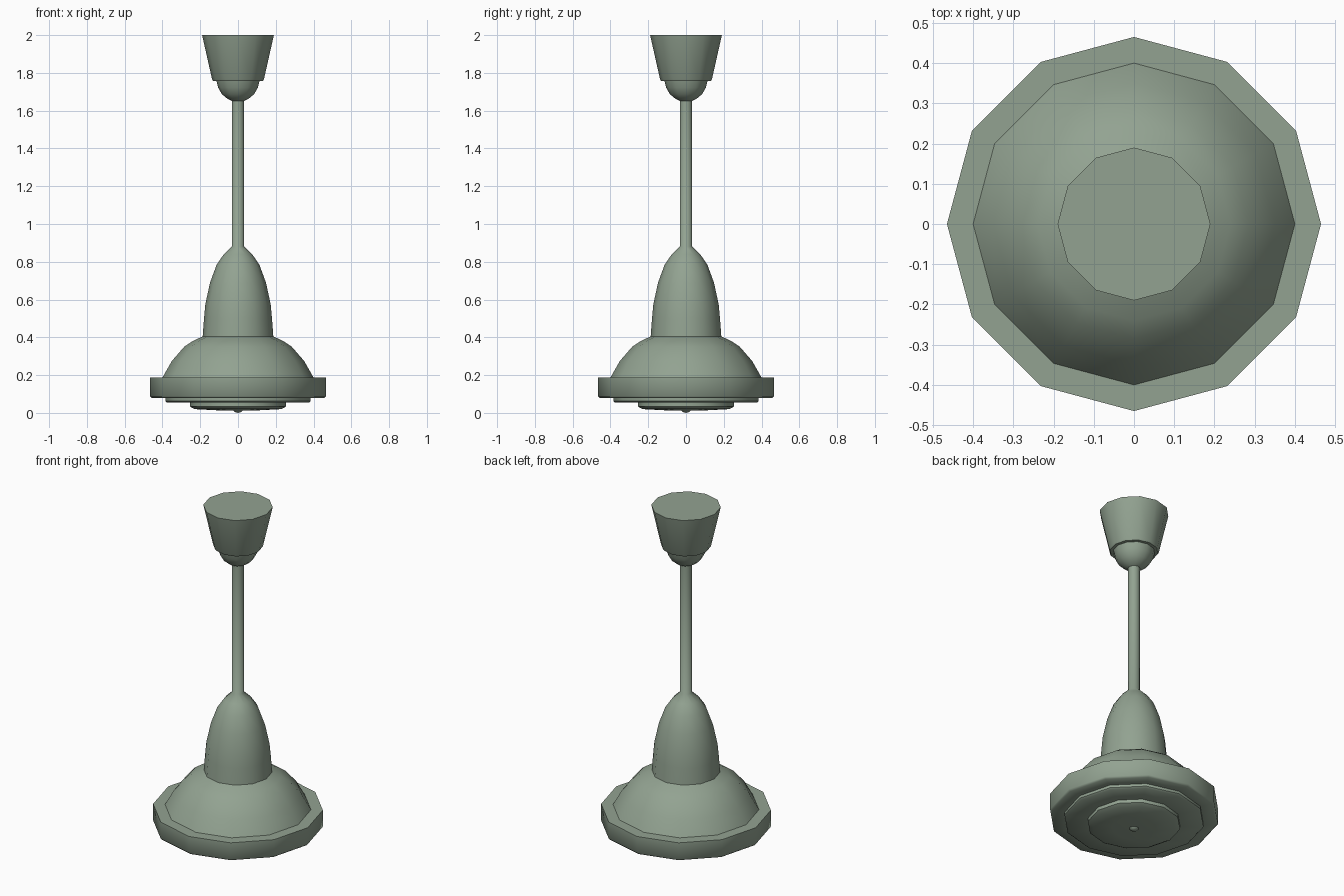
import bpy, bmesh, math

if "Cube" in bpy.data.objects:
    bpy.data.objects.remove(bpy.data.objects["Cube"])

SIDES = 12

# Muted green paint
paint = bpy.data.materials.new("green_paint")
paint.diffuse_color = (0.29, 0.365, 0.285, 1)
paint.use_nodes = True
paint.node_tree.nodes["Principled BSDF"].inputs["Base Color"].default_value = paint.diffuse_color


def lathe(name, profile):
    """Revolve (radius, z) points, listed top to bottom, around the z axis."""
    bm = bmesh.new()
    rings = []
    for r, z in profile:
        if r == 0:
            rings.append([bm.verts.new((0, 0, z))] * SIDES)
        else:
            rings.append([bm.verts.new((r * math.cos(2 * math.pi * i / SIDES),
                                        r * math.sin(2 * math.pi * i / SIDES), z))
                          for i in range(SIDES)])
    for top, low in zip(rings, rings[1:]):
        for i in range(SIDES):
            j = (i + 1) % SIDES
            corners = [top[i], low[i], low[j], top[j]]
            bm.faces.new(list(dict.fromkeys(corners)))
    bm.normal_update()
    mesh = bpy.data.meshes.new(name)
    bm.to_mesh(mesh)
    bm.free()
    mesh.materials.append(paint)
    obj = bpy.data.objects.new(name, mesh)
    bpy.context.collection.objects.link(obj)
    bpy.ops.object.select_all(action='DESELECT')
    obj.select_set(True)
    bpy.context.view_layer.objects.active = obj
    bpy.ops.object.shade_smooth_by_angle(angle=math.radians(50))
    return obj


# Ceiling mount: tapered cup with a flat top
lathe("ceiling_canopy", [(0, 2.0), (0.19, 2.0), (0.137, 1.765), (0.132, 1.757), (0.114, 1.757)])

# Half ball under the mount
lathe("canopy_ball", [(0.114, 1.757), (0.105, 1.722), (0.085, 1.687),
                      (0.055, 1.662), (0.032, 1.652)])

# Hanging rod running into a bullet shaped cover
lathe("down_rod_and_cover", [(0.033, 1.652), (0.033, 0.88), (0.075, 0.84), (0.113, 0.785),
                             (0.148, 0.69), (0.173, 0.575), (0.18, 0.5), (0.187, 0.405)])

# Domed upper body
lathe("upper_dome", [(0.187, 0.405), (0.24, 0.38), (0.285, 0.35),
                     (0.35, 0.275), (0.40, 0.187)])

# Wide rim band
lathe("rim_band", [(0.40, 0.187), (0.465, 0.187), (0.465, 0.088),
                   (0.455, 0.078), (0.385, 0.078)])

# Stepped lower plate
lathe("lower_plate", [(0.385, 0.078), (0.385, 0.062), (0.375, 0.054), (0.255, 0.054)])

# Bottom cap and its small centre knob
lathe("bottom_cap", [(0.255, 0.054), (0.255, 0.034), (0.23, 0.02),
                     (0.12, 0.014), (0.026, 0.013)])
lathe("centre_knob", [(0.026, 0.013), (0.017, 0.004), (0, 0.0)])
